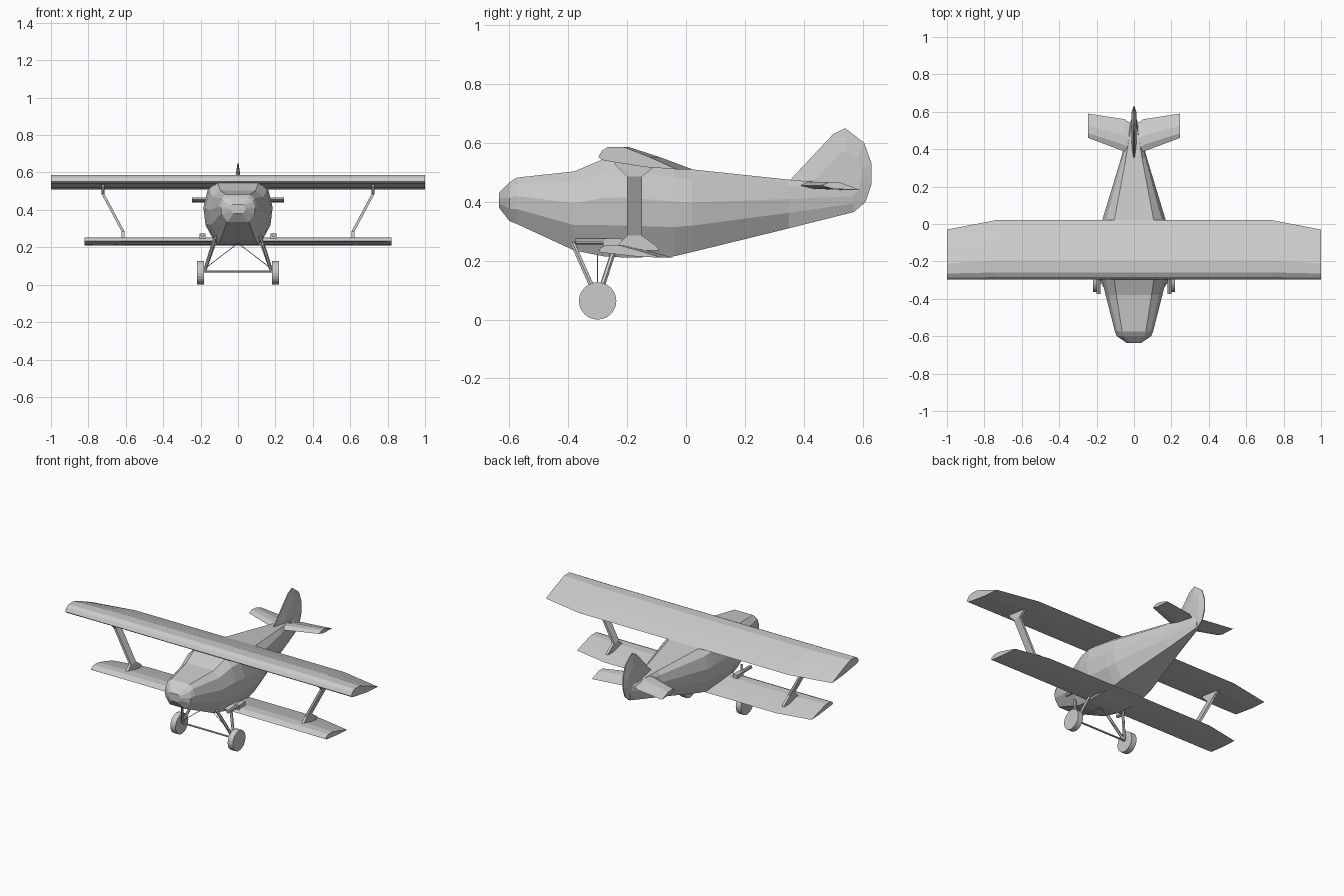
import bpy, bmesh
from mathutils import Vector

if "Cube" in bpy.data.objects:
    bpy.data.objects.remove(bpy.data.objects["Cube"])


def loft(name, rings):
    """Skin equal-length rings of points and cap both ends."""
    bm = bmesh.new()
    loops = [[bm.verts.new(p) for p in r] for r in rings]
    n = len(loops[0])
    for a, b in zip(loops, loops[1:]):
        for i in range(n):
            j = (i + 1) % n
            bm.faces.new((a[i], a[j], b[j], b[i]))
    bm.faces.new(loops[0])
    bm.faces.new(loops[-1])
    bmesh.ops.recalc_face_normals(bm, faces=bm.faces)
    me = bpy.data.meshes.new(name)
    bm.to_mesh(me)
    bm.free()
    ob = bpy.data.objects.new(name, me)
    bpy.context.collection.objects.link(ob)
    return ob


def rod(name, a, b, r, sides=6):
    a, b = Vector(a), Vector(b)
    d = b - a
    bpy.ops.mesh.primitive_cylinder_add(vertices=sides, radius=r, depth=d.length, location=(a + b) / 2)
    ob = bpy.context.object
    ob.name = name
    ob.rotation_euler = d.to_track_quat('Z', 'Y').to_euler()
    return ob


def box(name, loc, size):
    bpy.ops.mesh.primitive_cube_add(size=1, location=loc)
    ob = bpy.context.object
    ob.name, ob.scale = name, size
    return ob


# Fuselage: faceted ten-sided sections (y, half width, bottom, top)
half = [(0.62, 1), (0.88, 0.87), (1, 0.6), (0.94, 0.32), (0.62, 0)]
outline = half + [(-x, z) for x, z in reversed(half)]
sections = [(-.635, .04, .38, .43), (-.60, .092, .335, .465), (-.575, .102, .325, .482),
            (-.38, .152, .235, .503), (-.28, .175, .215, .545), (-.2, .185, .21, .55),
            (-.04, .176, .215, .525), (.02, .17, .229, .51), (.35, .07, .31, .475),
            (.57, .012, .365, .455)]
loft("fuselage", [[(x * w, y, b + z * (t - b)) for x, z in outline] for y, w, b, t in sections])


# Wings: chord fraction and height profile, trailing edge swept in at the tips
def wing(name, span, kink, lead, trail, tip, base, thick):
    prof = [(0, .55), (.04, .82), (.12, 1), (.32, 1), (.65, .55), (1, 0),
            (.6, .1), (.2, .32), (.04, .42)]
    rings = []
    for x, te in ((-span, tip), (-kink, trail), (kink, trail), (span, tip)):
        rings.append([(x, lead + f * (te - lead), base + h * thick) for f, h in prof])
    return loft(name, rings)


wing("upper_wing", 1.0, .73, -.297, .022, -.03, .51, .076)
wing("lower_wing", .82, .6, -.297, -.04, -.082, .21, .043)

# Tail fin: flat rounded blade, thick in the middle with a thin rim
fin = [(.35, .47), (.50, .63), (.54, .65), (.605, .60), (.63, .53), (.63, .46),
       (.61, .40), (.57, .365), (.5, .38)]


def fin_ring(x, s):
    return [(x, .55 + (y - .55) * s, .48 + (z - .48) * s) for y, z in fin]


loft("tail_fin", [fin_ring(-.014, .55), fin_ring(-.003, 1), fin_ring(.003, 1), fin_ring(.014, .55)])

for s, side in ((-1, "left"), (1, "right")):
    # Tailplane half
    rings = []
    for x, le, te in ((0, .37, .53), (.03, .38, .545), (.05, .387, .56), (.245, .46, .59)):
        c = te - le
        rings.append([(s * x, le, .455), (s * x, le + .2 * c, .467), (s * x, le + .5 * c, .465),
                      (s * x, te, .44), (s * x, le + .3 * c, .444)])
    loft(side + "_tailplane", rings)

    # Slanted wing strut with flared feet
    strut = [(.615, -.25, -.09, .235), (.615, -.235, -.1, .25), (.615, -.2, -.15, .285),
             (.722, -.2, -.15, .485), (.722, -.24, -.1, .525), (.722, -.245, -.09, .54)]
    loft(side + "_wing_strut", [[(s * x - .008, a, z), (s * x + .008, a, z),
                                 (s * x + .008, b, z), (s * x - .008, b, z)] for x, a, b, z in strut])

    # Landing gear
    rod(side + "_wheel", (s * .182, -.3, .0635), (s * .218, -.3, .0635), .0635, 24)
    rod(side + "_front_leg", (s * .178, -.303, .075), (s * .12, -.385, .26), .009)
    rod(side + "_rear_leg", (s * .178, -.297, .075), (s * .12, -.245, .235), .009)
    rod(side + "_brace_wire", (s * .172, -.3, .09), (0, -.3, .222), .002, 4)

    # Gun on the lower wing root
    box(side + "_gun_body", (s * .19, -.25, .258), (.03, .065, .034))
    rod(side + "_gun_barrel", (s * .19, -.375, .266), (s * .19, -.27, .266), .011, 8)

rod("axle", (-.19, -.3, .07), (.19, -.3, .07), .006)
